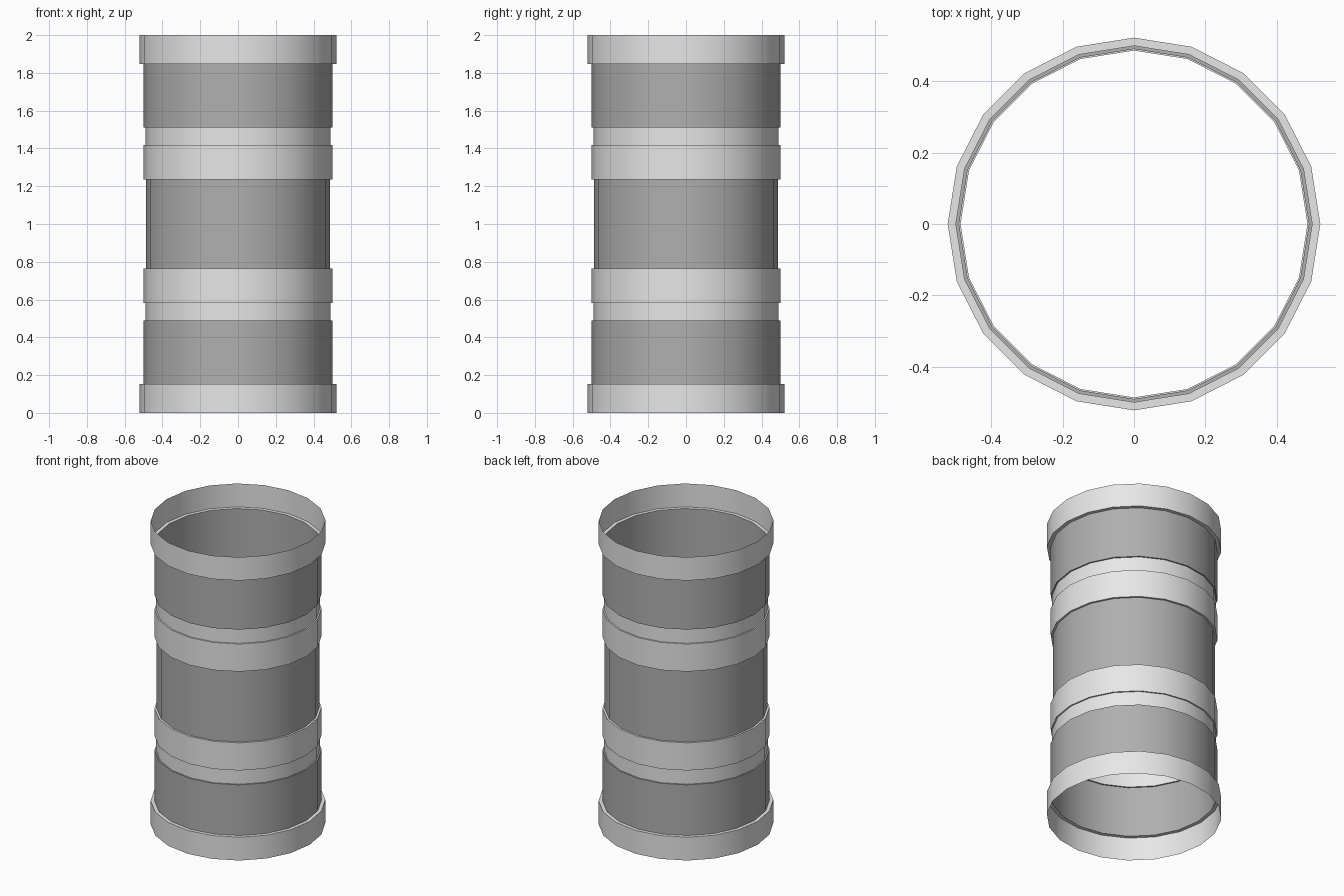
import bpy
import bmesh
from math import cos, sin, tau, radians

cube = bpy.data.objects.get("Cube")
if cube:
    bpy.data.objects.remove(cube, do_unlink=True)

SIDES = 20
HEIGHT = 2.0
# Radii of the stepped tube
COLLAR, BAND, GROOVE, CORE = 0.522, 0.499, 0.490, 0.486
# Heights of the steps in the upper half
COLLAR_Z, PANEL_Z, GROOVE_Z, BAND_Z = 1.846, 1.512, 1.417, 1.235


def make_material(name, value):
    mat = bpy.data.materials.new(name)
    mat.use_nodes = True
    colour = (value, value, value, 1)
    mat.diffuse_color = colour
    mat.node_tree.nodes["Principled BSDF"].inputs["Base Color"].default_value = colour
    return mat


light_grey = make_material("light_grey", 0.8)
dark_grey = make_material("dark_grey", 0.43)


def lathe(name, profile, mat):
    """Open shell from (radius, z) points listed upwards, facing outwards."""
    bm = bmesh.new()
    rings = [[bm.verts.new((r * cos(tau * i / SIDES), r * sin(tau * i / SIDES), z))
              for i in range(SIDES)] for r, z in profile]
    for low, high in zip(rings, rings[1:]):
        for i in range(SIDES):
            j = (i + 1) % SIDES
            bm.faces.new((low[i], low[j], high[j], high[i]))
    mesh = bpy.data.meshes.new(name)
    bm.to_mesh(mesh)
    bm.free()
    mesh.materials.append(mat)
    obj = bpy.data.objects.new(name, mesh)
    bpy.context.collection.objects.link(obj)
    bpy.ops.object.select_all(action="DESELECT")
    obj.select_set(True)
    bpy.context.view_layer.objects.active = obj
    bpy.ops.object.shade_smooth_by_angle(angle=radians(30))


def lathe_pair(name, profile, mat):
    """Upper part and its mirror image in the lower half."""
    lathe("upper_" + name, profile, mat)
    lathe("lower_" + name, [(r, HEIGHT - z) for r, z in reversed(profile)], mat)


# Wide end collars with their step
lathe_pair("collar", [(BAND, COLLAR_Z), (COLLAR, COLLAR_Z), (COLLAR, HEIGHT)], light_grey)

# Dark panels beside the collars
lathe_pair("panel", [(GROOVE, PANEL_Z), (BAND, PANEL_Z), (BAND, COLLAR_Z)], dark_grey)

# Raised bands with a shallow groove
lathe_pair("band", [(CORE, BAND_Z), (BAND, BAND_Z), (BAND, GROOVE_Z),
                    (GROOVE, GROOVE_Z), (GROOVE, PANEL_Z)], light_grey)

# Dark middle section
lathe("core", [(CORE, HEIGHT - BAND_Z), (CORE, BAND_Z)], dark_grey)
